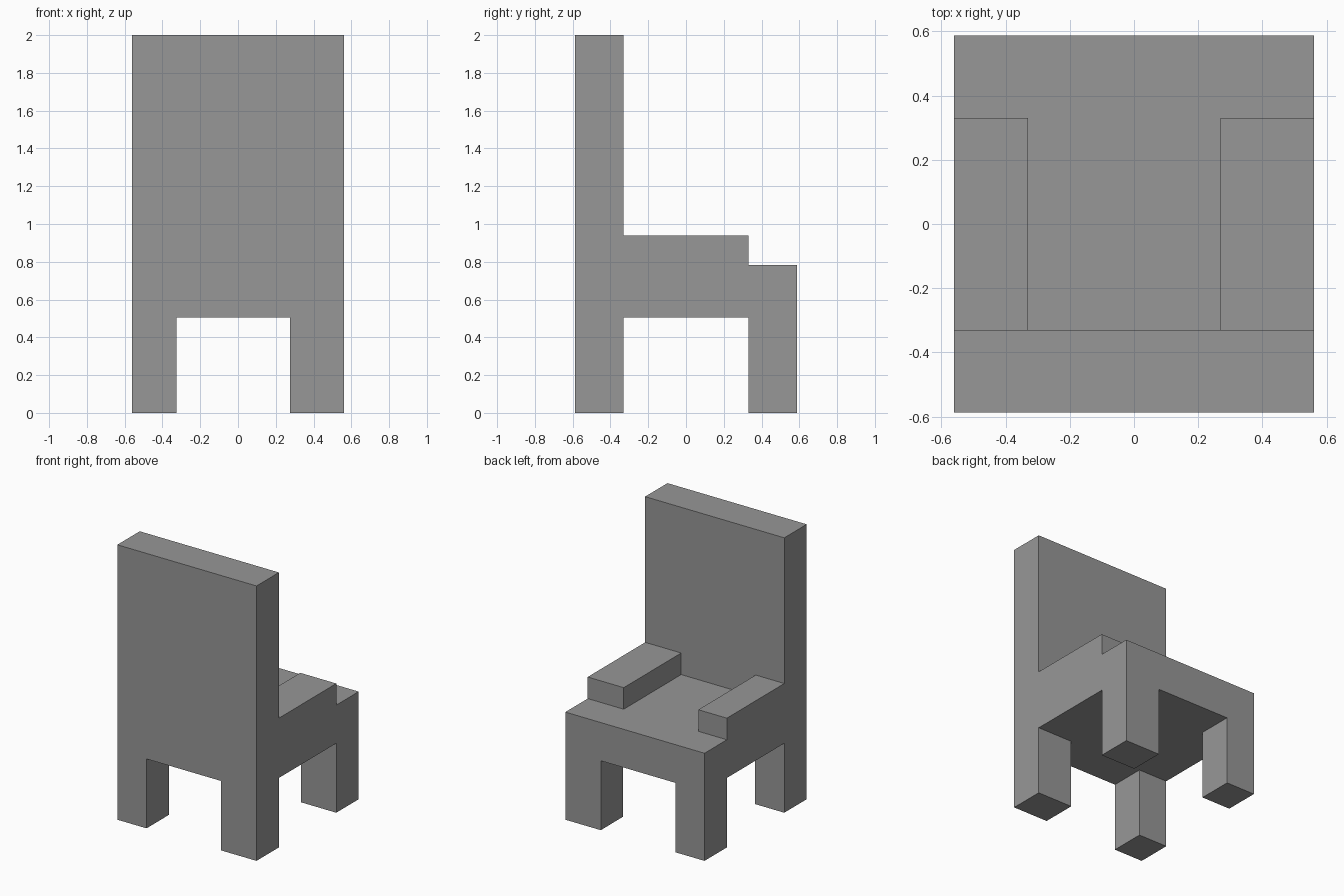
import bpy
import bmesh

cube = bpy.data.objects.get("Cube")
if cube:
    bpy.data.objects.remove(cube, do_unlink=True)

grey = bpy.data.materials.new("plain_grey")
grey.use_nodes = True
colour = (0.31, 0.31, 0.31, 1)
grey.diffuse_color = colour
grey.node_tree.nodes["Principled BSDF"].inputs["Base Color"].default_value = colour


def extrude_side(name, outline, x0, x1):
    """Solid made by sweeping a (y, z) outline from x0 to x1."""
    bm = bmesh.new()
    face = bm.faces.new([bm.verts.new((x0, y, z)) for y, z in outline])
    swept = bmesh.ops.extrude_face_region(bm, geom=[face])["geom"]
    verts = [v for v in swept if isinstance(v, bmesh.types.BMVert)]
    bmesh.ops.translate(bm, verts=verts, vec=(x1 - x0, 0, 0))
    bmesh.ops.recalc_face_normals(bm, faces=bm.faces)
    mesh = bpy.data.meshes.new(name)
    bm.to_mesh(mesh)
    bm.free()
    mesh.materials.append(grey)
    obj = bpy.data.objects.new(name, mesh)
    bpy.context.collection.objects.link(obj)
    return obj


def carve(body, name, x0, x1, y0, y1, z0, z1):
    """Cut a box-shaped opening out of the body."""
    cutter = extrude_side(name, [(y0, z0), (y1, z0), (y1, z1), (y0, z1)], x0, x1)
    cutter.hide_render = True
    mod = body.modifiers.new(name, 'BOOLEAN')
    mod.operation = 'DIFFERENCE'
    mod.solver = 'EXACT'
    mod.object = cutter
    bpy.context.view_layer.objects.active = body
    bpy.ops.object.modifier_apply(modifier=name)
    bpy.data.objects.remove(cutter, do_unlink=True)


half_width, half_depth = 0.56, 0.587
inner = 0.33          # inner face of the backrest and of the far legs
under, seat, arm, top = 0.505, 0.783, 0.94, 2.0

# Side silhouette: backrest, arms, seat and legs
chair = extrude_side("chair", [
    (-half_depth, 0), (-inner, 0), (-inner, under), (inner, under),
    (inner, 0), (half_depth, 0), (half_depth, seat), (inner, seat),
    (inner, arm), (-inner, arm), (-inner, top), (-half_depth, top),
], -half_width, half_width)

# Opening between the legs, and seat recess between the arms
carve(chair, "leg_gap", -0.325, 0.275, -1, 1, -1, under)
carve(chair, "seat_recess", -0.33, 0.27, -inner, 1, seat, 1.2)

# Merge coplanar faces left by the cuts
bm = bmesh.new()
bm.from_mesh(chair.data)
bmesh.ops.remove_doubles(bm, verts=bm.verts, dist=0.0005)
bmesh.ops.dissolve_limit(bm, angle_limit=0.01, verts=bm.verts, edges=bm.edges)
bm.to_mesh(chair.data)
bm.free()
